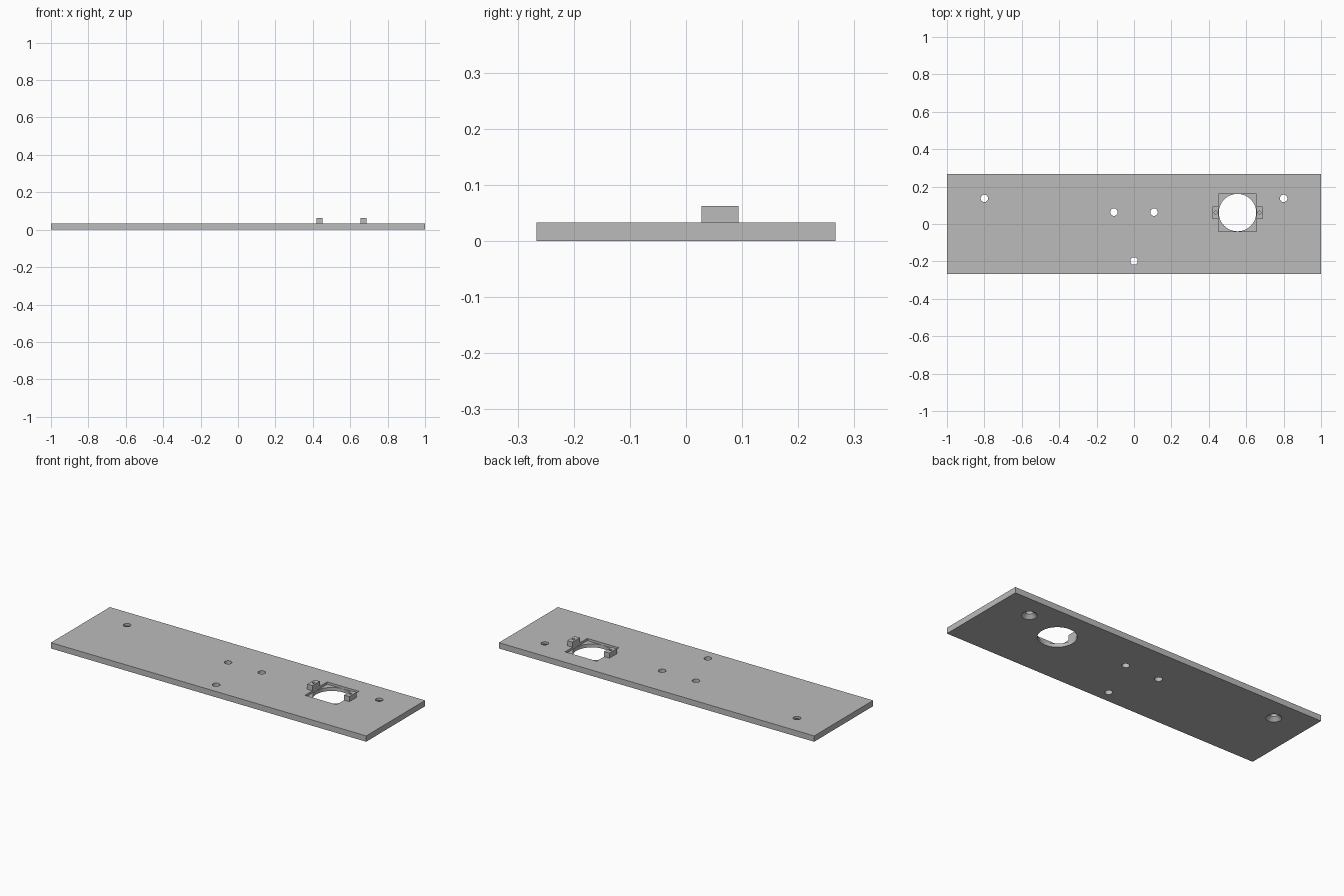
import bpy, bmesh
from mathutils import Matrix

if "Cube" in bpy.data.objects:
    bpy.data.objects.remove(bpy.data.objects["Cube"])

grey = bpy.data.materials.new("grey")
grey.diffuse_color = (0.5, 0.5, 0.5, 1)
grey.use_nodes = True
grey.node_tree.nodes["Principled BSDF"].inputs["Base Color"].default_value = grey.diffuse_color

T = 0.0333           # plate thickness
CX, CY = 0.5535, 0.061   # big opening centre
HALF = 0.1005        # half width of the square pocket


def finish(name, bm):
    mesh = bpy.data.meshes.new(name)
    bm.to_mesh(mesh)
    bm.free()
    mesh.materials.append(grey)
    obj = bpy.data.objects.new(name, mesh)
    bpy.context.collection.objects.link(obj)
    return obj


def box(name, x0, x1, y0, y1, z0, z1):
    bm = bmesh.new()
    m = Matrix.Translation(((x0 + x1) / 2, (y0 + y1) / 2, (z0 + z1) / 2))
    bmesh.ops.create_cube(bm, size=1, matrix=m @ Matrix.Diagonal((x1 - x0, y1 - y0, z1 - z0, 1)))
    return finish(name, bm)


def cone(name, x, y, z0, z1, r0, r1, n=32):
    bm = bmesh.new()
    bmesh.ops.create_cone(bm, cap_ends=True, segments=n, radius1=r0, radius2=r1,
                          depth=z1 - z0, matrix=Matrix.Translation((x, y, (z0 + z1) / 2)))
    return finish(name, bm)


def cut(target, cutter):
    mod = target.modifiers.new("cut", 'BOOLEAN')
    mod.operation = 'DIFFERENCE'
    mod.solver = 'EXACT'
    mod.object = cutter
    bpy.context.view_layer.objects.active = target
    bpy.ops.object.modifier_apply(modifier=mod.name)
    bpy.data.objects.remove(cutter)


def smooth(obj):
    bpy.ops.object.select_all(action='DESELECT')
    obj.select_set(True)
    bpy.context.view_layer.objects.active = obj
    bpy.ops.object.shade_smooth_by_angle(angle=0.5)


# Base plate with round opening and shallow square pocket
plate = box("base_plate", -1, 1, -0.2667, 0.2667, 0, T)
cut(plate, cone("opening_cutter", CX, CY, -0.05, 0.1, 0.1, 0.1, 64))
cut(plate, box("pocket_cutter", CX - HALF, CX + HALF, CY - HALF, CY + HALF, 0.02, 0.1))

# Small through holes
for x, y in [(-0.8, 0.137), (0.8, 0.137), (-0.107, 0.063), (0.107, 0.063), (0, -0.198)]:
    cut(plate, cone("hole_cutter", x, y, -0.05, 0.1, 0.02, 0.02))

# Countersinks on the underside of the outer holes
for x in (-0.8, 0.8):
    cut(plate, cone("countersink_cutter", x, 0.137, -0.01, 0.02, 0.05, 0.02))
smooth(plate)

# Mounting blocks on either side of the opening, each with a screw hole
for side, name in ((-1, "left_mounting_block"), (1, "right_mounting_block")):
    xs = sorted((CX + side * HALF, CX + side * 0.1338))
    block = box(name, xs[0], xs[1], CY - 0.033, CY + 0.033, T, 0.0627)
    cut(block, cone("screw_cutter", sum(xs) / 2, CY, 0.04, 0.1, 0.008, 0.008, 24))
    smooth(block)
